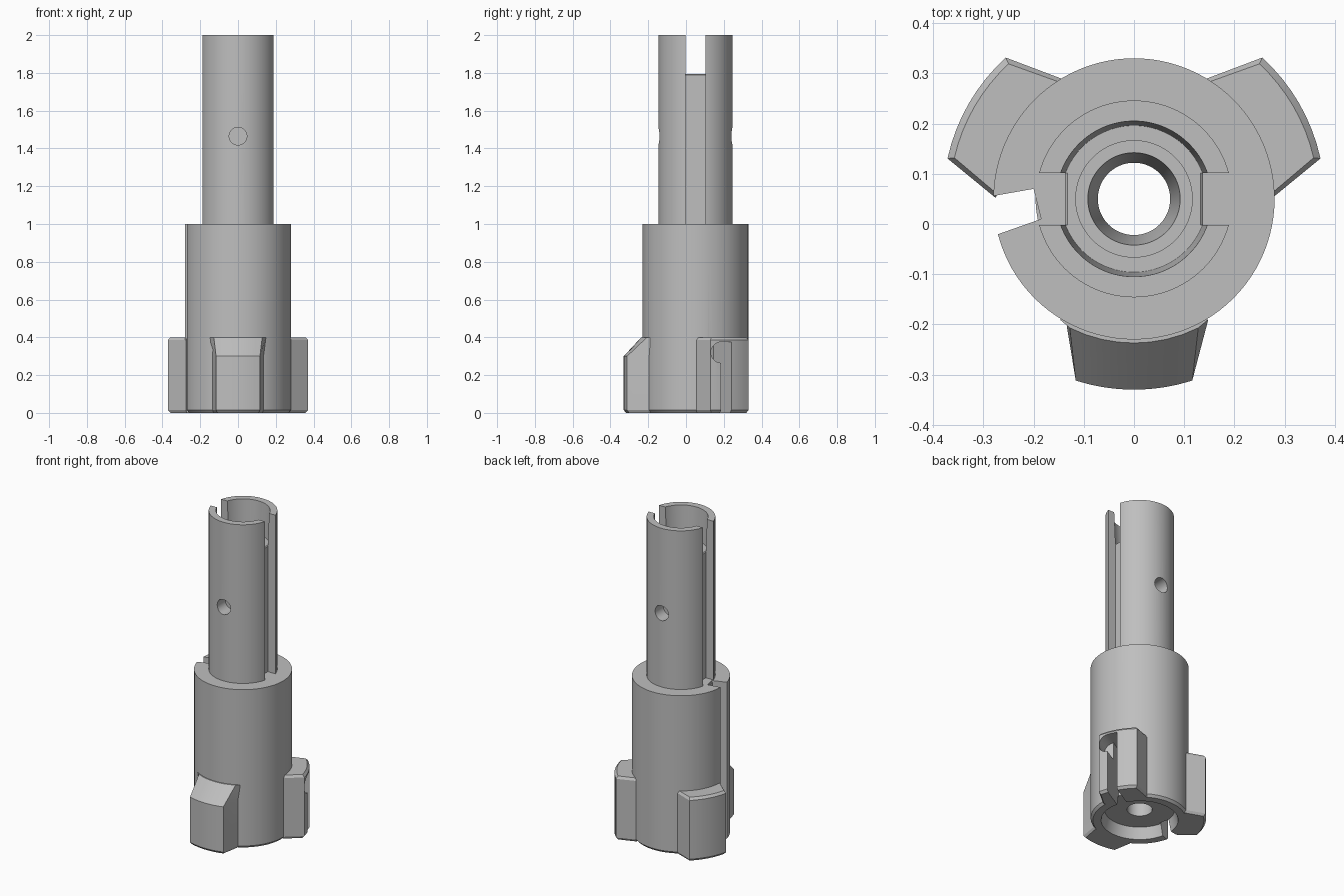
import bpy, bmesh, math
from mathutils import Matrix

if "Cube" in bpy.data.objects:
    bpy.data.objects.remove(bpy.data.objects["Cube"], do_unlink=True)

grey = bpy.data.materials.new("machined_grey")
grey.use_nodes = True
colour = (0.52, 0.52, 0.52, 1)
grey.diffuse_color = colour
grey.node_tree.nodes["Principled BSDF"].inputs["Base Color"].default_value = colour

AXIS = Matrix.Translation((0, 0.05, 0))  # common axis of all turned parts


def make(name, loops, matrix=Matrix(), closed=False):
    """Join equal point loops with quads; cap the ends or close the ring."""
    bm = bmesh.new()
    rows = [[bm.verts.new(p) for p in loop] for loop in loops]
    n = len(rows[0])
    pairs = list(zip(rows, rows[1:])) + ([(rows[-1], rows[0])] if closed else [])
    for a, b in pairs:
        for i in range(n):
            j = (i + 1) % n
            bm.faces.new((a[i], a[j], b[j], b[i]))
    if not closed:
        bm.faces.new(rows[0][::-1])
        bm.faces.new(rows[-1])
    bmesh.ops.recalc_face_normals(bm, faces=bm.faces)
    mesh = bpy.data.meshes.new(name)
    bm.to_mesh(mesh)
    bm.free()
    mesh.materials.append(grey)
    obj = bpy.data.objects.new(name, mesh)
    obj.matrix_world = AXIS @ matrix
    bpy.context.collection.objects.link(obj)
    return obj


def lathe(name, profile, steps=96):
    angles = [math.tau * i / steps for i in range(steps)]
    return make(name, [[(r * math.cos(a), r * math.sin(a), z) for r, z in profile]
                       for a in angles], closed=True)


def prism(name, points, low, high, matrix=Matrix()):
    return make(name, [[(x, y, z) for x, y in points] for z in (low, high)], matrix)


def circle(x, y, r, steps=32):
    return [(x + r * math.cos(math.tau * i / steps),
             y + r * math.sin(math.tau * i / steps)) for i in range(steps)]


def cut(obj, cutters):
    bpy.context.view_layer.objects.active = obj
    for c in cutters:
        c.hide_render = True
        mod = obj.modifiers.new("cut", "BOOLEAN")
        mod.operation, mod.solver, mod.object = "DIFFERENCE", "EXACT", c
        bpy.ops.object.modifier_apply(modifier=mod.name)


def lug(name, angle, layers):
    """Tapered block with a curved outer face; layers are (z, radius, half width)."""
    loops = []
    for z, r, w in layers:
        arc = [w * (i / 4 - 1) for i in range(9)]
        loop = [(x, -math.sqrt(r * r - x * x), z) for x in arc]
        loops.append(loop + [(w + 0.02, -0.24, z), (-w - 0.02, -0.24, z)])
    return make(name, loops, Matrix.Rotation(math.radians(angle), 4, "Z"))


# Turned lower body with a recessed underside
body = lathe("lower_body", [(0.072, 0.07), (0.2, 0.07), (0.22, 0), (0.267, 0),
                            (0.28, 0.015), (0.28, 1), (0.072, 1)])

# Slotted upper tube with a stepped, funnelled core
tube = lathe("upper_tube", [(0.072, 0.97), (0.196, 0.97), (0.196, 2), (0.155, 2),
                            (0.146, 1.795), (0.116, 1.795), (0.116, 1.75),
                            (0.092, 1.75), (0.072, 1.6)])

# Lugs around the foot
chamfered = [(0, 0.367, 0.108), (0.015, 0.38, 0.116),
             (0.385, 0.38, 0.116), (0.4, 0.367, 0.108)]
sloped = chamfered[:2] + [(0.3, 0.38, 0.116), (0.4, 0.287, 0.128)]
front_lug = lug("front_lug", 0, sloped)
left_lug = lug("left_lug", 120, chamfered)
right_lug = lug("right_lug", 240, chamfered)

# Cross slot through the tube mouth, continuing down both sides
half = [(0.3, 0.99), (0.137, 0.99), (0.137, 1.79), (0.127, 1.8)]
outline = half + [(-x, z) for x, z in reversed(half)] + [(-0.3, 2.1), (0.3, 2.1)]
turn = Matrix.Rotation(math.pi / 2, 4, "X")
slot = prism("slot_cutter", outline, -0.052, 0.052, turn)

# Blind cross holes in front and back of the tube
holes = [prism("hole_cutter", circle(0, 1.465, 0.047), lo, lo + 0.2, turn)
         for lo in (-0.31, 0.11)]
cut(tube, [slot] + holes)

# Full-height keyway in the side of the body
keyway = prism("keyway_cutter", [(-0.2, 0.02), (-0.185, -0.04), (-0.355, -0.1),
                                 (-0.37, -0.01)], -0.1, 1.1)

# Hooked pocket in the left lug
spin = Matrix.Rotation(math.radians(120), 4, "Z")
channel = prism("channel_cutter", [(-0.06, -0.19), (0, -0.19), (0, -0.5), (-0.06, -0.5)],
                -0.1, 0.375, spin)
hook = prism("hook_cutter", circle(-0.06, 0.32, 0.055), 0.27, 0.5, spin @ turn)
cut(body, [keyway, channel, hook])
cut(left_lug, [channel, hook])

for c in [slot, keyway, channel, hook] + holes:
    bpy.data.objects.remove(c, do_unlink=True)

# Smooth the turned faces, keep machined edges sharp
bpy.ops.object.select_all(action="DESELECT")
for part in (body, tube, front_lug, left_lug, right_lug):
    part.select_set(True)
bpy.context.view_layer.objects.active = body
bpy.ops.object.shade_smooth_by_angle(angle=math.radians(25))
